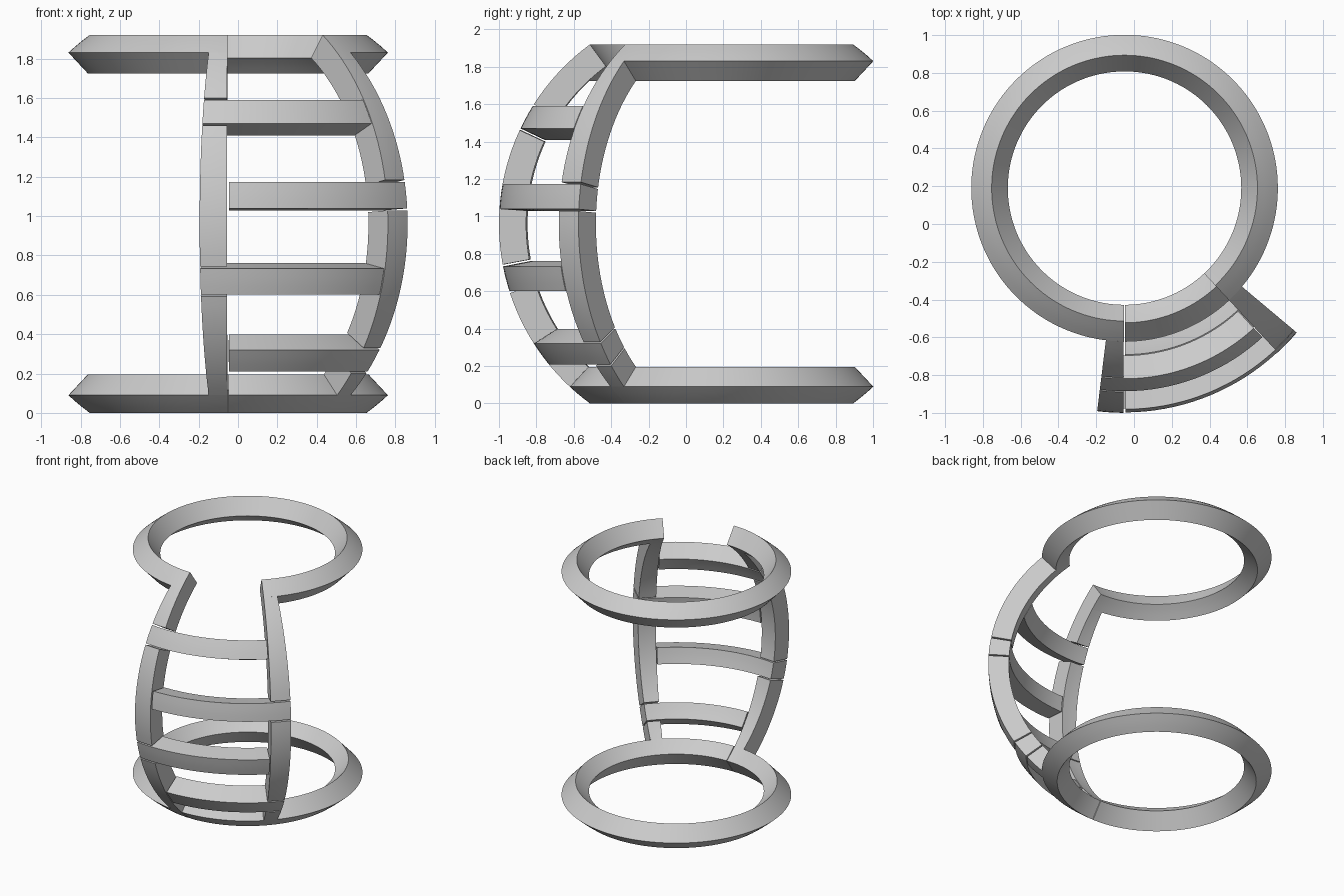
import bpy, bmesh
from math import radians, sin, cos, ceil

if "Cube" in bpy.data.objects:
    bpy.data.objects.remove(bpy.data.objects["Cube"])

CENTRE = (-0.05, 0.19, 0.96)   # everything is cut from one spherical shell
R_OUT, R_IN = 1.19, 1.045


def shell_block(name, az0, az1, el0, el1):
    """Block of the shell between two azimuths and two elevations (degrees)."""
    na = max(3, ceil((az1 - az0) / 2.5))
    ne = max(2, ceil((el1 - el0) / 2.5))
    bm = bmesh.new()

    def point(r, i, j):
        a = radians(az0 + (az1 - az0) * i / na)
        e = radians(el0 + (el1 - el0) * j / ne)
        return bm.verts.new((CENTRE[0] + r * cos(e) * cos(a),
                             CENTRE[1] + r * cos(e) * sin(a),
                             CENTRE[2] + r * sin(e)))

    outer = [[point(R_OUT, i, j) for j in range(ne + 1)] for i in range(na + 1)]
    inner = [[point(R_IN, i, j) for j in range(ne + 1)] for i in range(na + 1)]
    # curved skins
    for i in range(na):
        for j in range(ne):
            for g in (outer, inner):
                bm.faces.new((g[i][j], g[i + 1][j], g[i + 1][j + 1], g[i][j + 1]))
    # conical top and bottom walls
    for i in range(na):
        for j in (0, ne):
            bm.faces.new((outer[i][j], outer[i + 1][j], inner[i + 1][j], inner[i][j]))
    # flat ends
    for j in range(ne):
        for i in (0, na):
            bm.faces.new((outer[i][j], outer[i][j + 1], inner[i][j + 1], inner[i][j]))
    bmesh.ops.recalc_face_normals(bm, faces=bm.faces)
    mesh = bpy.data.meshes.new(name)
    bm.to_mesh(mesh)
    bm.free()
    mesh.polygons.foreach_set("use_smooth", [True] * len(mesh.polygons))
    mesh.set_sharp_from_angle(angle=radians(30))
    obj = bpy.data.objects.new(name, mesh)
    bpy.context.collection.objects.link(obj)
    return obj


LEFT, RIGHT = (-97, -90.3), (-47, -40)
RING = (47, 53.75)
GAP = 0.5

# rings: the top one is open at the front bay, the bottom one is closed
shell_block("top_ring", -47, 269.7, *RING)
shell_block("bottom_ring", -47, 269.7, -RING[1], -RING[0])
shell_block("bottom_ring_front", -89.9, -47, -RING[1], -RING[0])

# rungs alternately pass through the right and the left post
rungs = [(-39.1, -32.5), (-17.6, -11.0), (3.8, 10.3), (25.4, 32.0)]
for k, (lo, hi) in enumerate(rungs):
    span = (-89.8, RIGHT[1]) if k % 2 == 0 else (LEFT[0], -47.3)
    shell_block(f"rung_{k + 1}", *span, lo, hi)

# posts, split where a rung passes through
for name, az, cuts in (("left_post", LEFT, rungs[1::2]), ("right_post", RIGHT, rungs[0::2])):
    start = -RING[0]
    for n, (lo, hi) in enumerate(cuts):
        shell_block(f"{name}_{n + 1}", *az, start, lo - GAP)
        start = hi + GAP
    shell_block(f"{name}_{len(cuts) + 1}", *az, start, RING[0])
